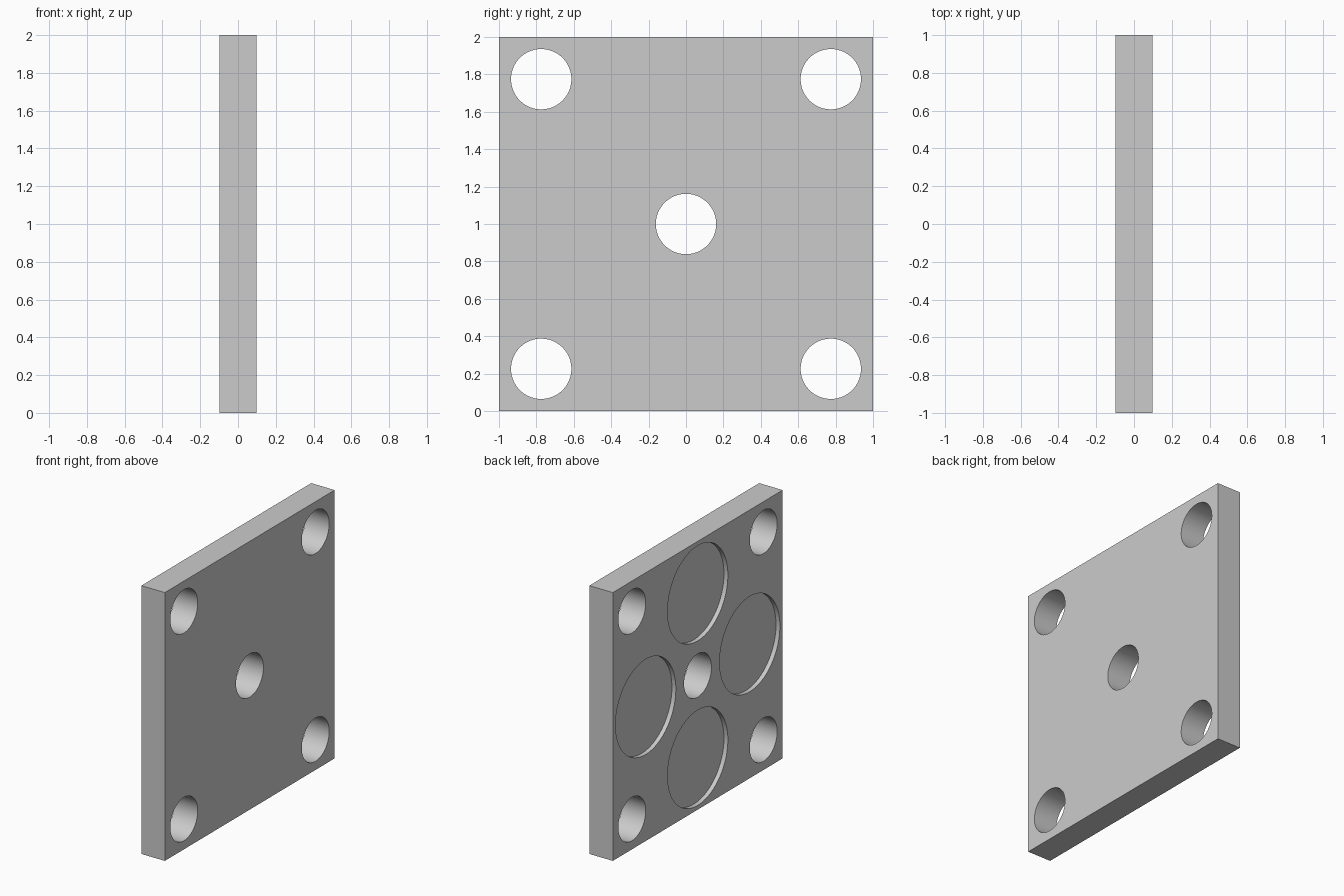
import bpy, bmesh, math
from mathutils import Matrix, Vector

if "Cube" in bpy.data.objects:
    bpy.data.objects.remove(bpy.data.objects["Cube"], do_unlink=True)

UNIT = 2 / 62            # the plate is 62 modules wide
THICK = 6 * UNIT
HOLE_R, HOLE_POS = 5 * UNIT, 24 * UNIT
POCKET_R, POCKET_POS, POCKET_DEPTH = 11 * UNIT, 19 * UNIT, UNIT

grey = bpy.data.materials.new("light grey")
grey.use_nodes = True
colour = (0.6, 0.6, 0.6, 1)
grey.diffuse_color = colour
grey.node_tree.nodes["Principled BSDF"].inputs["Base Color"].default_value = colour


def make_object(name, bm):
    mesh = bpy.data.meshes.new(name)
    bm.to_mesh(mesh)
    bm.free()
    mesh.materials.append(grey)
    obj = bpy.data.objects.new(name, mesh)
    bpy.context.collection.objects.link(obj)
    return obj


def add_cylinder(bm, radius, y, z, x_start, x_end):
    """Cylinder lying along x between two x positions."""
    place = Matrix.Translation(((x_start + x_end) / 2, y, z)) @ Matrix.Rotation(math.pi / 2, 4, "Y")
    bmesh.ops.create_cone(bm, cap_ends=True, segments=96, radius1=radius, radius2=radius,
                          depth=x_end - x_start, matrix=place)


# Square plate standing on edge
bm = bmesh.new()
bmesh.ops.create_cube(bm, size=1)
bmesh.ops.scale(bm, vec=Vector((THICK, 2, 2)), verts=bm.verts)
bmesh.ops.translate(bm, vec=Vector((0, 0, 1)), verts=bm.verts)
plate = make_object("mounting_plate", bm)

# Through holes: centre and four corners
bm = bmesh.new()
add_cylinder(bm, HOLE_R, 0, 1, -THICK, THICK)
for sy in (-1, 1):
    for sz in (-1, 1):
        add_cylinder(bm, HOLE_R, sy * HOLE_POS, 1 + sz * HOLE_POS, -THICK, THICK)

# Shallow round pockets on the -x face
for dy, dz in ((1, 0), (-1, 0), (0, 1), (0, -1)):
    add_cylinder(bm, POCKET_R, dy * POCKET_POS, 1 + dz * POCKET_POS,
                 -THICK, -THICK / 2 + POCKET_DEPTH)
cutter = make_object("hole_cutter", bm)
cutter.hide_render = True

# Cut the plate, then discard the cutter
cut = plate.modifiers.new("holes", "BOOLEAN")
cut.operation = "DIFFERENCE"
cut.solver = "EXACT"
cut.object = cutter
bpy.ops.object.select_all(action="DESELECT")
plate.select_set(True)
bpy.context.view_layer.objects.active = plate
bpy.ops.object.modifier_apply(modifier=cut.name)
bpy.data.objects.remove(cutter, do_unlink=True)

# Smooth hole walls, sharp rims
bpy.ops.object.shade_smooth_by_angle(angle=math.radians(30))
